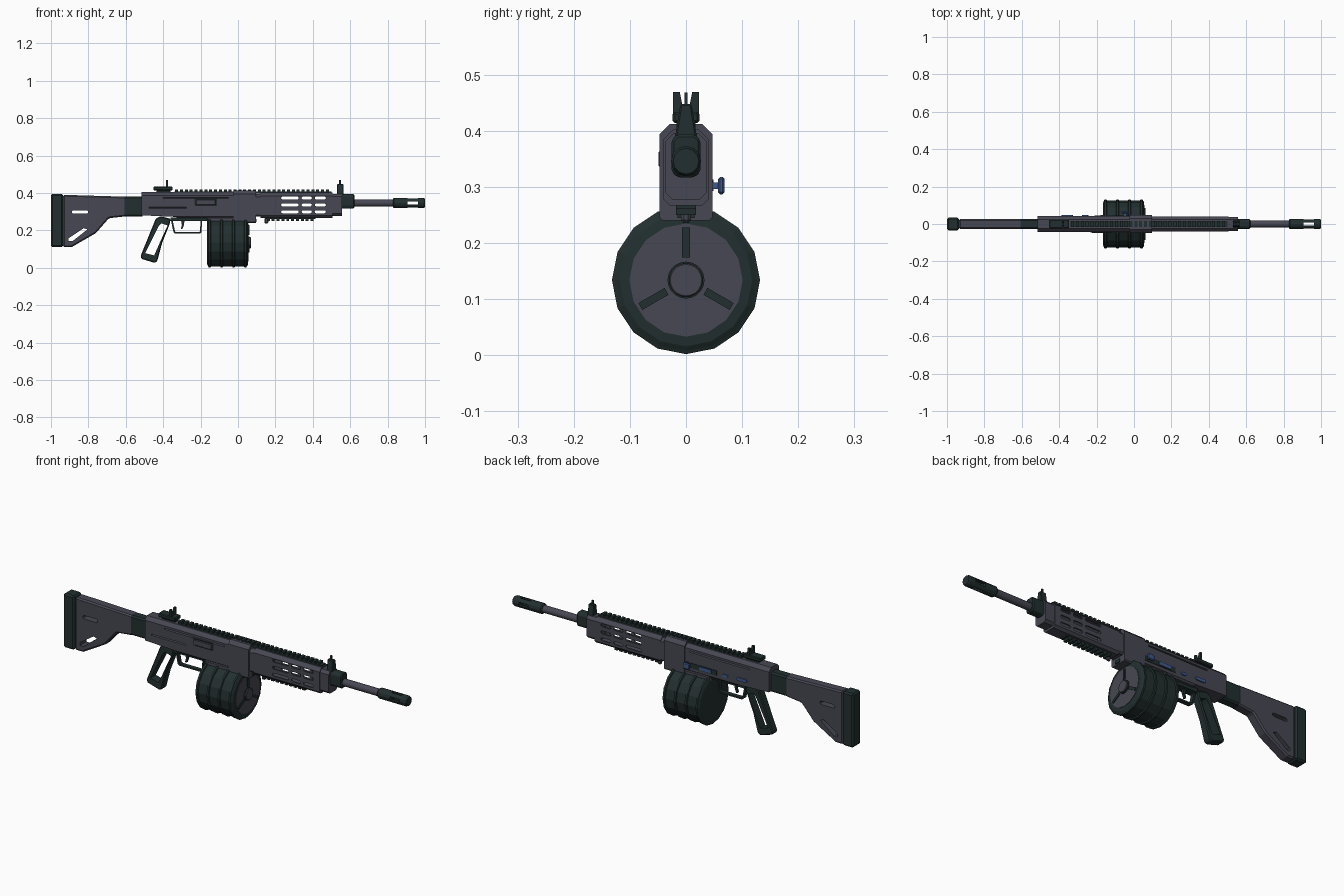
import bpy, bmesh, math
from mathutils import Vector

if "Cube" in bpy.data.objects:
    bpy.data.objects.remove(bpy.data.objects["Cube"], do_unlink=True)


def material(name, rgb):
    m = bpy.data.materials.new(name)
    m.use_nodes = True
    m.diffuse_color = (*rgb, 1)
    b = m.node_tree.nodes["Principled BSDF"]
    b.inputs["Base Color"].default_value = (*rgb, 1)
    b.inputs["Roughness"].default_value = 0.6
    return m


GREY = material("gunmetal grey", (0.062, 0.064, 0.085))
DARK = material("dark green black", (0.016, 0.028, 0.028))
BLUE = material("steel blue", (0.05, 0.10, 0.27))


def finish(name, bm, mat, bevel=0, smooth=False):
    bmesh.ops.recalc_face_normals(bm, faces=bm.faces)
    me = bpy.data.meshes.new(name)
    bm.to_mesh(me)
    bm.free()
    me.materials.append(mat)
    ob = bpy.data.objects.new(name, me)
    bpy.context.collection.objects.link(ob)
    if bevel:
        mod = ob.modifiers.new("edge", "BEVEL")
        mod.width, mod.segments, mod.limit_method = bevel, 1, "ANGLE"
    if smooth:
        bpy.ops.object.select_all(action="DESELECT")
        ob.select_set(True)
        bpy.context.view_layer.objects.active = ob
        bpy.ops.object.shade_smooth_by_angle(angle=math.radians(35))
    return ob


def add_prism(bm, pts, lo, hi, axis):
    # Side profiles are (x, z); cross-sections are (y, z)
    place = (lambda p, d: (p[0], d, p[1])) if axis == "Y" else (lambda p, d: (d, *p))
    a = [bm.verts.new(place(p, lo)) for p in pts]
    b = [bm.verts.new(place(p, hi)) for p in pts]
    bm.faces.new(a)
    bm.faces.new(b[::-1])
    for i in range(len(pts)):
        j = (i + 1) % len(pts)
        bm.faces.new((a[i], b[i], b[j], a[j]))


def prism(name, pts, lo, hi, mat, axis="Y", bevel=0):
    bm = bmesh.new()
    add_prism(bm, pts, lo, hi, axis)
    return finish(name, bm, mat, bevel)


def box(name, x, y, z, mat, bevel=0):
    pts = [(x[0], z[0]), (x[1], z[0]), (x[1], z[1]), (x[0], z[1])]
    return prism(name, pts, *y, mat, bevel=bevel)


def lathe(name, steps, z, sides, mat, smooth=False):
    # Turned part along x from (x, radius) steps
    bm = bmesh.new()
    rings = [[bm.verts.new((x, r * math.sin(k * math.tau / sides),
                            z + r * math.cos(k * math.tau / sides)))
              for k in range(sides)] for x, r in steps]
    for a, b in zip(rings, rings[1:]):
        for i in range(sides):
            j = (i + 1) % sides
            bm.faces.new((a[i], a[j], b[j], b[i]))
    bm.faces.new(rings[0])
    bm.faces.new(rings[-1])
    return finish(name, bm, mat, smooth=smooth)


def capsule(a, b, r):
    # Rounded slot outline between two (x, z) points
    a, b = Vector(a), Vector(b)
    t = math.atan2(b.y - a.y, b.x - a.x)
    return [tuple(c + Vector((math.cos(t + s + k * math.pi / 4),
                              math.sin(t + s + k * math.pi / 4))) * r)
            for c, s in ((b, -math.pi / 2), (a, math.pi / 2)) for k in range(5)]


def cut(ob, outlines, lo=-0.2, hi=0.2, axis="Y"):
    bm = bmesh.new()
    for pts in outlines:
        add_prism(bm, pts, lo, hi, axis)
    tool = finish("cutter", bm, DARK)
    tool.hide_render = True
    mod = ob.modifiers.new("cut", "BOOLEAN")
    mod.operation, mod.object, mod.solver = "DIFFERENCE", tool, "EXACT"
    bpy.context.view_layer.objects.active = ob
    for m in [m.name for m in ob.modifiers]:
        bpy.ops.object.modifier_apply(modifier=m)
    bpy.data.objects.remove(tool, do_unlink=True)


def section(w, z0, z1, c_top, c_bot):
    # Box cross-section with chamfered top and bottom corners
    half = [(w - c_bot, z0), (w, z0 + c_bot), (w, z1 - c_top), (w - c_top, z1)]
    return half + [(-y, z) for y, z in reversed(half)]


def rect(x0, x1, z0, z1):
    return [(x0, z0), (x1, z0), (x1, z1), (x0, z1)]


# Stock
box("butt_pad", (-1, -0.935), (-0.034, 0.034), (0.11, 0.395), DARK, 0.008)
stock = prism("stock", [(-0.935, 0.39), (-0.60, 0.38), (-0.60, 0.275), (-0.69, 0.265),
                        (-0.76, 0.185), (-0.89, 0.11), (-0.935, 0.11)],
              -0.027, 0.027, GREY, bevel=0.007)
cut(stock, [capsule((-0.88, 0.298), (-0.81, 0.298), 0.009),
            [(-0.905, 0.142), (-0.885, 0.142), (-0.805, 0.205), (-0.825, 0.212), (-0.905, 0.158)]])
prism("stock_connector", section(0.026, 0.275, 0.38, 0.008, 0.008), -0.61, -0.51, DARK, "X")

# Receiver with side grooves and panel
receiver = prism("receiver", section(0.043, 0.265, 0.405, 0.018, 0.008), -0.515, -0.02, GREY, "X")
cut(receiver, [[(-0.55, 0.20), (-0.30, 0.20), (-0.33, 0.272), (-0.55, 0.282)]])
for x0, x1, z in ((-0.40, -0.05, 0.374), (-0.475, -0.275, 0.322)):
    for s in (-1, 1):
        if s > 0 and z < 0.35:
            continue
        cut(receiver, [[(s * 0.036, z), (s * 0.05, z + 0.004), (s * 0.05, z - 0.009),
                        (s * 0.043, z - 0.005)]], x0, x1, "X")
box("side_panel", (-0.225, -0.12), (-0.049, -0.04), (0.335, 0.365), GREY, 0.003)
box("side_panel_shadow_gap", (-0.232, -0.113), (-0.045, -0.04), (0.330, 0.370), DARK)
collar = prism("front_receiver", section(0.047, 0.24, 0.412, 0.018, 0.006), -0.025, 0.095, GREY, "X")
prism("collar_link", section(0.040, 0.275, 0.395, 0.016, 0.008), 0.09, 0.13, GREY, "X")
box("magazine_well", (-0.165, 0.05), (-0.045, 0.045), (0.237, 0.27), GREY, 0.004)
box("magazine_latch", (0.05, 0.10), (-0.015, 0.015), (0.245, 0.262), DARK)

# Bolt port, charging handle and selector on the far side
box("bolt_port", (-0.21, -0.01), (0.04, 0.0455), (0.288, 0.314), DARK)
box("bolt", (-0.18, -0.11), (0.04, 0.049), (0.293, 0.310), BLUE)
box("charging_arm", (-0.055, -0.04), (0.04, 0.060), (0.296, 0.308), BLUE)
box("charging_knob", (-0.066, -0.028), (0.057, 0.069), (0.287, 0.318), BLUE, 0.004)
prism("selector", capsule((-0.38, 0.305), (-0.335, 0.305), 0.008), 0.04, 0.049, BLUE)
prism("bolt_release", capsule((-0.27, 0.30), (-0.25, 0.30), 0.007), 0.04, 0.048, BLUE)

# Handguard, hollow with three rows of vents
guard = prism("handguard", section(0.041, 0.267, 0.402, 0.018, 0.012), 0.12, 0.505, GREY, "X")
cut(guard, [section(0.033, 0.277, 0.392, 0.014, 0.009)], 0.19, 0.49, "X")
cut(guard, [capsule((a + 0.008, z), (b - 0.008, z), 0.008)
            for z in (0.373, 0.336, 0.299)
            for a, b in ((0.23, 0.325), (0.34, 0.395), (0.41, 0.47))])
prism("handguard_cap", section(0.037, 0.278, 0.395, 0.014, 0.012), 0.50, 0.556, GREY, "X")


# Toothed rails
def rail(name, x0, x1, z0, z1, width, up):
    pitch, bm = 0.026, bmesh.new()
    mid = (z0 + z1) / 2
    add_prism(bm, rect(x0, x1, z0, mid) if up else rect(x0, x1, mid, z1), -width, width, "Y")
    for i in range(int((x1 - x0) / pitch)):
        a = x0 + i * pitch + 0.004
        span = (mid, z1) if up else (z0, mid)
        add_prism(bm, rect(a, a + 0.016, *span), -width, width, "Y")
    finish(name, bm, DARK)


rail("top_rail", -0.34, 0.50, 0.398, 0.419, 0.017, True)
rail("bottom_rail", 0.15, 0.415, 0.250, 0.272, 0.018, False)
box("sling_stud", (0.142, 0.162), (-0.009, 0.009), (0.236, 0.268), GREY, 0.005)

# Barrel, gas block and muzzle
prism("gas_block", [(y, z) for y, z in section(0.026, 0.317, 0.394, 0.010, 0.010)],
      0.545, 0.622, DARK, "X", 0.005)
lathe("barrel", [(0.60, 0.019), (0.84, 0.019)], 0.346, 16, GREY, True)
muzzle = lathe("muzzle", [(0.828, 0.022), (0.834, 0.027), (0.992, 0.027), (1.0, 0.023)],
               0.346, 12, DARK)
cut(muzzle, [rect(0.905, 0.962, 0.337, 0.355)])
cut(muzzle, [[(x, z) for x, z in rect(-0.009, 0.009, 0.30, 0.40)]], 0.905, 0.962, "X")
lathe("muzzle_bore", [(0.997, 0.013), (0.9995, 0.013)], 0.346, 12, DARK)

# Front sight
prism("front_sight_base", [(-0.020, 0.385), (0.020, 0.385), (0.010, 0.448), (-0.010, 0.448)],
      0.530, 0.564, DARK, "X", 0.003)
box("front_sight_post", (0.541, 0.550), (-0.003, 0.003), (0.44, 0.468), DARK)

# Rear sight with notched ears
box("rear_sight_foot", (-0.435, -0.36), (-0.014, 0.014), (0.40, 0.417), DARK)
box("rear_sight_body", (-0.452, -0.35), (-0.024, 0.024), (0.414, 0.434), DARK, 0.004)
prism("rear_sight_leaf", [(-0.023, 0.43), (0.023, 0.43), (0.023, 0.469), (0.011, 0.469),
                          (0.007, 0.448), (-0.007, 0.448), (-0.011, 0.469), (-0.023, 0.469)],
      -0.386, -0.375, DARK, "X")

# Open-frame grip, trigger and guard
grip = prism("grip", [(-0.44, 0.262), (-0.415, 0.275), (-0.36, 0.262), (-0.365, 0.235),
                      (-0.405, 0.135), (-0.432, 0.035), (-0.445, 0.026), (-0.518, 0.048),
                      (-0.520, 0.065)], -0.022, 0.022, DARK, bevel=0.005)
cut(grip, [[(-0.425, 0.222), (-0.41, 0.238), (-0.376, 0.226), (-0.418, 0.135),
            (-0.448, 0.066), (-0.496, 0.078)]])
guard_path = [(-0.36, 0.262), (-0.345, 0.190), (-0.335, 0.182), (-0.205, 0.182),
              (-0.195, 0.190), (-0.192, 0.262)]
inner = [(-0.200, 0.262), (-0.203, 0.195), (-0.210, 0.190), (-0.330, 0.190),
         (-0.337, 0.196), (-0.351, 0.262)]
prism("trigger_guard", guard_path + inner, -0.011, 0.011, DARK)
box("trigger_plate", (-0.36, -0.16), (-0.022, 0.022), (0.250, 0.27), DARK)
prism("trigger", [(-0.305, 0.255), (-0.285, 0.255), (-0.290, 0.225), (-0.298, 0.206),
                  (-0.306, 0.208), (-0.300, 0.228)], -0.006, 0.006, DARK)

# Drum magazine with raised ribs
steps = [(-0.166, 0.108), (-0.164, 0.118)]
for x in (-0.152, -0.088, -0.024, 0.040):
    steps += [(x - 0.008, 0.126), (x - 0.005, 0.132), (x + 0.005, 0.132), (x + 0.008, 0.126)]
steps += [(0.053, 0.118), (0.055, 0.100)]
lathe("drum", steps, 0.134, 16, DARK)
lathe("drum_face", [(0.04, 0.101), (0.057, 0.101)], 0.134, 16, GREY)
lathe("drum_hub_rim", [(0.05, 0.033), (0.062, 0.033)], 0.134, 20, DARK)
lathe("drum_hub", [(0.05, 0.030), (0.067, 0.030), (0.069, 0.028)], 0.134, 20, GREY)
for k in range(3):
    t = k * math.tau / 3
    out, side = Vector((math.sin(t), math.cos(t))), Vector((math.cos(t), -math.sin(t)))
    c = Vector((0, 0.134))
    pts = [tuple(c + out * r + side * s) for r, s in
           ((0.040, -0.007), (0.040, 0.007), (0.094, 0.007), (0.094, -0.007))]
    prism("drum_spoke_%d" % (k + 1), pts, 0.05, 0.061, DARK, "X")
